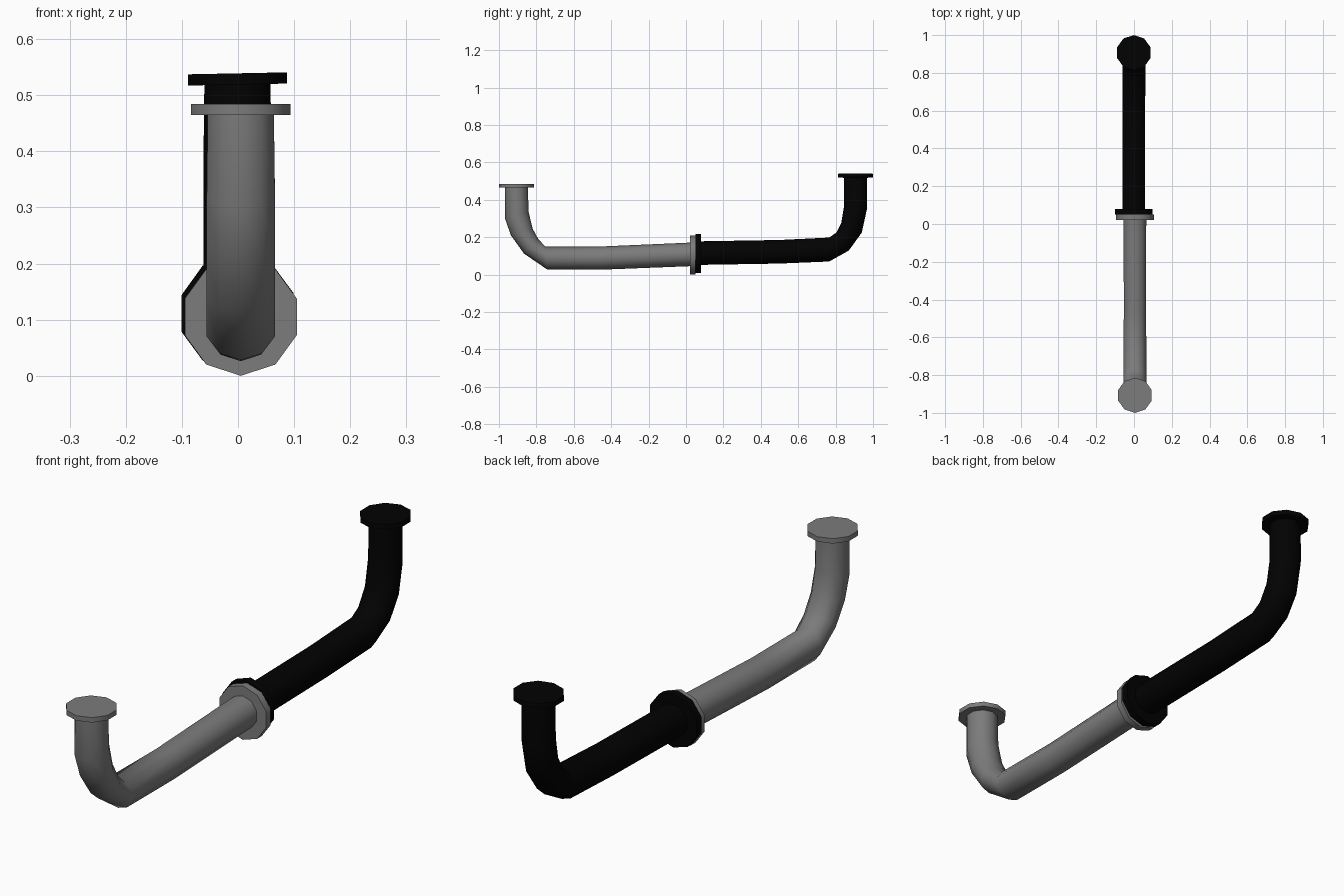
import bpy, bmesh, math

if "Cube" in bpy.data.objects:
    bpy.data.objects.remove(bpy.data.objects["Cube"])

SIDES = 10


def pipe(name, sections, cx, color, x_radius=0.064, tilt=0.0):
    """Skin ten-sided rings; each section is (outer yz, inner yz, x radius or None)."""
    bm = bmesh.new()
    rings = []
    for outer, inner, rx in sections:
        my, mz = (outer[0] + inner[0]) / 2, (outer[1] + inner[1]) / 2
        hy, hz = (outer[0] - inner[0]) / 2, (outer[1] - inner[1]) / 2
        ring = []
        for i in range(SIDES):
            a = 2 * math.pi * i / SIDES
            x = (rx or x_radius) * math.sin(a)
            ring.append(bm.verts.new((cx + x, my + hy * math.cos(a), mz + hz * math.cos(a) + x * tilt)))
        rings.append(ring)
    for r0, r1 in zip(rings, rings[1:]):
        for i in range(SIDES):
            j = (i + 1) % SIDES
            bm.faces.new((r0[i], r0[j], r1[j], r1[i]))
    bm.faces.new(rings[0])
    bm.faces.new(rings[-1])
    bmesh.ops.recalc_face_normals(bm, faces=bm.faces)
    me = bpy.data.meshes.new(name)
    bm.to_mesh(me)
    bm.free()
    ob = bpy.data.objects.new(name, me)
    bpy.context.collection.objects.link(ob)
    mat = bpy.data.materials.new(name + "_paint")
    mat.diffuse_color = color
    mat.use_nodes = True
    mat.node_tree.nodes["Principled BSDF"].inputs["Base Color"].default_value = mat.diffuse_color
    me.materials.append(mat)
    bpy.ops.object.select_all(action='DESELECT')
    ob.select_set(True)
    bpy.context.view_layer.objects.active = ob
    bpy.ops.object.shade_smooth_by_angle(angle=math.radians(50))
    return ob


def upright(s, z, r):
    """Horizontal ring on the riser; s is the side (-1 front, 1 back)."""
    return ((s * (0.907 + r), z), (s * (0.907 - r), z), r)


def across(y, z, r):
    """Vertical ring on the long run."""
    return ((y, z - r), (y, z + r), r)


# Front pipe: top flange, bend, long run, joint flange
pipe("front_pipe", [
    upright(-1, 0.484, 0.093), upright(-1, 0.465, 0.093), upright(-1, 0.465, 0.062),
    ((-0.968, 0.30), (-0.842, 0.337), None),
    ((-0.936, 0.21), (-0.820, 0.245), None),
    ((-0.866, 0.112), (-0.79, 0.19), None),
    ((-0.743, 0.028), (-0.752, 0.150), None),
    across(-0.46, 0.088, 0.062), across(0.022, 0.108, 0.063),
    across(0.022, 0.105, 0.105), across(0.05, 0.105, 0.105)],
    0.005, (0.2, 0.2, 0.2, 1))

# Back pipe: top flange, bend, long run, joint flange
pipe("back_pipe", [
    upright(1, 0.539, 0.093), upright(1, 0.519, 0.093), upright(1, 0.519, 0.062),
    ((0.968, 0.353), (0.845, 0.365), None),
    ((0.940, 0.225), (0.83, 0.275), None),
    ((0.870, 0.128), (0.805, 0.225), None),
    ((0.765, 0.070), (0.765, 0.198), None),
    across(0.5, 0.122, 0.063), across(0.08, 0.115, 0.063),
    across(0.08, 0.113, 0.105), across(0.05, 0.113, 0.105)],
    -0.001, (0.0005, 0.0005, 0.0005, 1), tilt=0.02)
